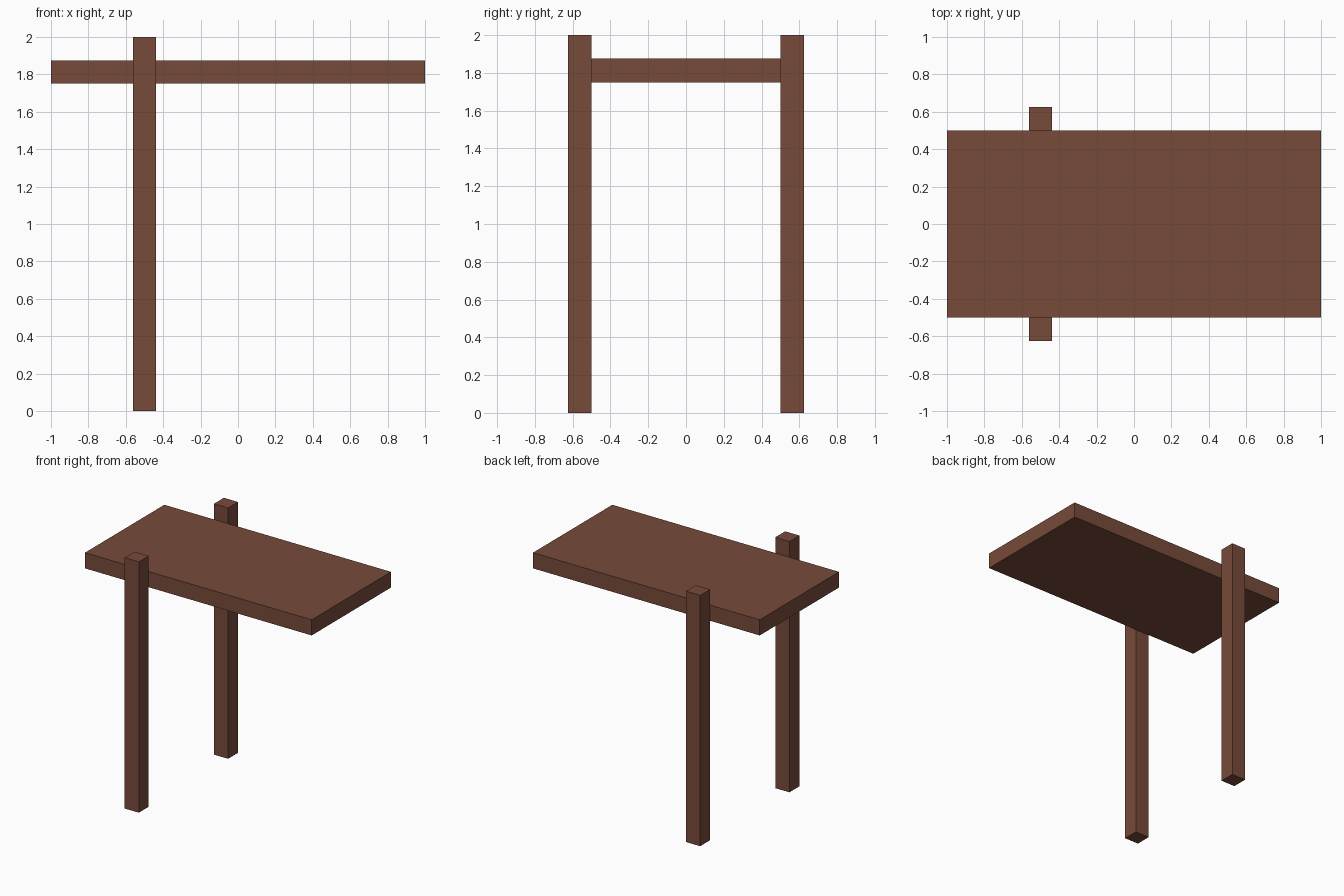
import bpy

if "Cube" in bpy.data.objects:
    bpy.data.objects.remove(bpy.data.objects["Cube"])

# Single brown wood colour
wood = bpy.data.materials.new("brown_wood")
wood.diffuse_color = (0.185, 0.070, 0.043, 1.0)
wood.use_nodes = True
wood.node_tree.nodes["Principled BSDF"].inputs["Base Color"].default_value = wood.diffuse_color


def box(name, lo, hi):
    """Axis-aligned box between two corners."""
    centre = [(a + b) / 2 for a, b in zip(lo, hi)]
    bpy.ops.mesh.primitive_cube_add(size=1, location=centre)
    ob = bpy.context.object
    ob.name = name
    ob.scale = [b - a for a, b in zip(lo, hi)]
    bpy.ops.object.transform_apply(location=False, rotation=False, scale=True)
    ob.data.materials.append(wood)
    return ob


# Flat board
box("board", (-1, -0.5, 1.75), (1, 0.5, 1.875))

# Posts gripping the board on both long sides
for name, y in (("front_post", -0.5625), ("back_post", 0.5625)):
    box(name, (-0.5625, y - 0.0625, 0), (-0.4375, y + 0.0625, 2))
